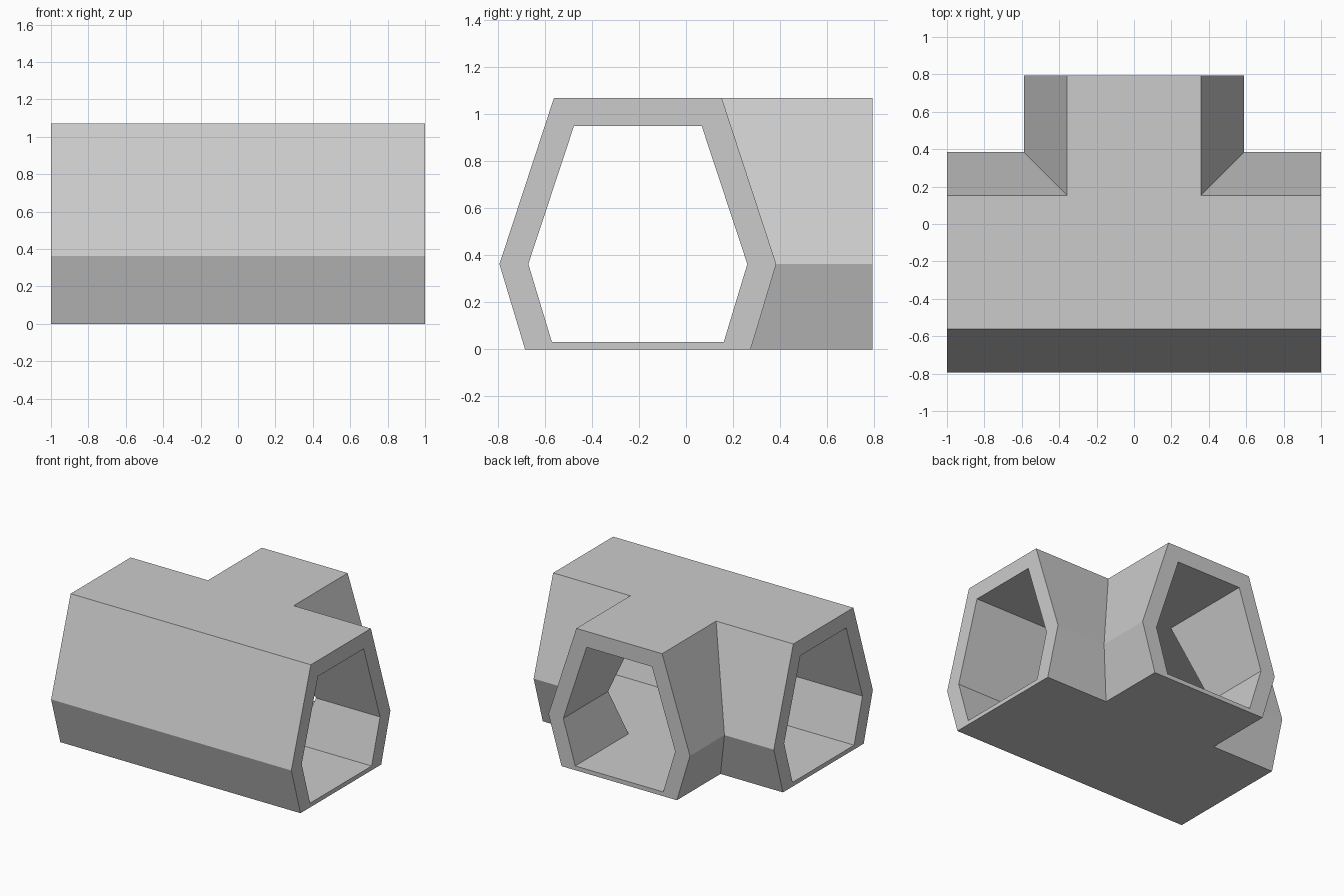
import bpy, bmesh

if "Cube" in bpy.data.objects:
    bpy.data.objects.remove(bpy.data.objects["Cube"])

YC, Y_END, X_END = -0.205, 0.794, 1.0     # main tunnel axis, branch end, main tunnel ends
OUTER = [(0.48, 0.0), (0.589, 0.363), (0.357, 1.07)]     # (half width, height)
INNER = [(0.366, 0.032), (0.466, 0.363), (0.272, 0.95)]

bm = bmesh.new()


def t_outline(w, z):
    """T-shaped plan outline of both tunnels at one height."""
    pts = [(-X_END, YC - w), (X_END, YC - w), (X_END, YC + w), (w, YC + w),
           (w, Y_END), (-w, Y_END), (-w, YC + w), (-X_END, YC + w)]
    return [bm.verts.new((x, y, z)) for x, y in pts]


def shell(profile):
    """Floor, ceiling and sloped walls, left open at the three ends."""
    levels = [t_outline(w, z) for w, z in profile]
    bm.faces.new(levels[0])
    bm.faces.new(levels[-1])
    for a, b in zip(levels, levels[1:]):
        for i in (0, 2, 3, 5, 6):
            j = i + 1
            bm.faces.new((a[i], a[j], b[j], b[i]))
        # the two walls touching the openings stay absent: edges 1, 4 and 7
    return levels


outer, inner = shell(OUTER), shell(INNER)

# Wall-thickness rims at the three openings
for i, j in ((1, 2), (4, 5), (7, 0)):
    o = [l[i] for l in outer] + [l[j] for l in reversed(outer)]
    n = [l[i] for l in inner] + [l[j] for l in reversed(inner)]
    for k in range(6):
        m = (k + 1) % 6
        bm.faces.new((o[k], o[m], n[m], n[k]))

bmesh.ops.recalc_face_normals(bm, faces=bm.faces)
mesh = bpy.data.meshes.new("tunnel_t_junction")
bm.to_mesh(mesh)
bm.free()
bpy.context.collection.objects.link(bpy.data.objects.new("tunnel_t_junction", mesh))
